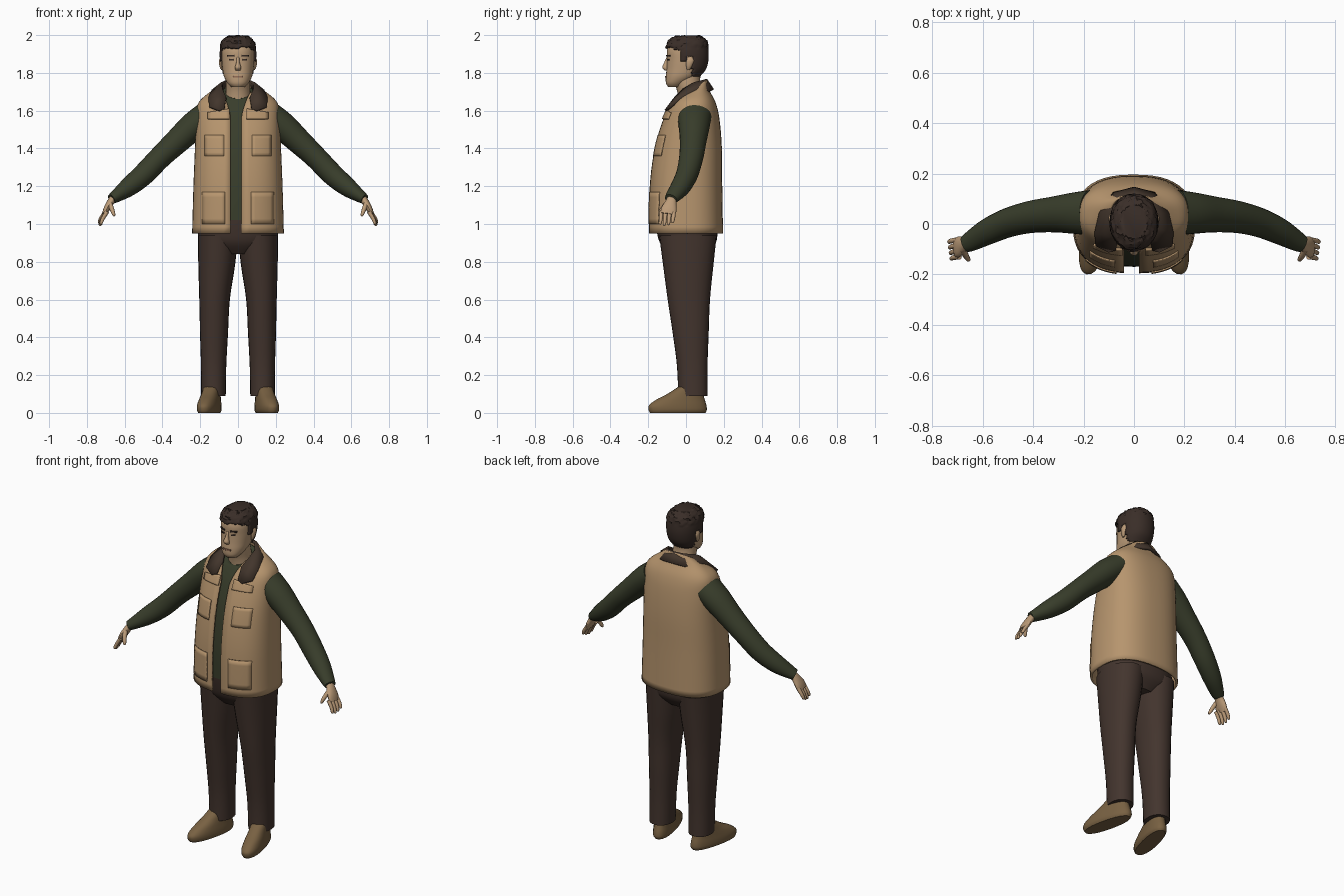
import bpy, bmesh, math, random
from mathutils import Vector, Matrix

random.seed(4)
old = bpy.data.objects.get("Cube")
if old:
    bpy.data.objects.remove(old)


def material(name, rgb):
    m = bpy.data.materials.new(name)
    m.use_nodes = True
    m.diffuse_color = (*rgb, 1)
    m.node_tree.nodes["Principled BSDF"].inputs["Base Color"].default_value = (*rgb, 1)
    return m


TAN = material("tan canvas", (.47, .30, .155))
SKIN = material("skin", (.50, .33, .19))
GREEN = material("dark green knit", (.040, .047, .024))
BROWN = material("brown cloth", (.056, .035, .027))
HAIR = material("dark hair", (.042, .027, .021))
COLLAR = material("collar brown", (.055, .036, .025))
SHOE = material("shoe leather", (.19, .12, .055))
LIP = material("lip", (.27, .14, .085))
parts = []


def finish(name, bm, mat, thick=0, side=-1):
    bmesh.ops.recalc_face_normals(bm, faces=bm.faces[:])
    me = bpy.data.meshes.new(name)
    bm.to_mesh(me)
    bm.free()
    me.materials.append(mat)
    ob = bpy.data.objects.new(name, me)
    bpy.context.collection.objects.link(ob)
    if thick:
        mod = ob.modifiers.new("thickness", "SOLIDIFY")
        mod.thickness, mod.offset = thick, side
    parts.append(ob)
    return ob


def densify(rings, k):
    """Rings are (x, y, z, radius_a, radius_b, tilt); smooth spline between them."""
    rings = [tuple(r) + (0,) * (6 - len(r)) for r in rings]
    out = []
    for i in range(len(rings) - 1):
        p0, p1, p2 = rings[max(i - 1, 0)], rings[i], rings[i + 1]
        p3 = rings[min(i + 2, len(rings) - 1)]
        for j in range(k):
            t = j / k
            out.append([.5 * (2*b + (c - a)*t + (2*a - 5*b + 4*c - d)*t*t + (3*b - a - 3*c + d)*t**3)
                        for a, b, c, d in zip(p0, p1, p2, p3)])
    return out + [list(rings[-1])]


def power(v, e):
    return math.copysign(abs(v) ** e, v)


def skin_rings(rings, path=False, n=24, square=2.0, opening=None, s=1):
    """Bridge oval rings; an opening leaves a gap at the front."""
    bm = bmesh.new()
    rows = []
    for i, r in enumerate(rings):
        c = Vector(r[:3])
        u, v = Vector((1, 0, 0)), Vector((0, 1, r[5]))
        if path:
            t = (Vector(rings[min(i + 1, len(rings) - 1)][:3]) - Vector(rings[max(i - 1, 0)][:3])).normalized()
            v = (Vector((0, 1, 0)) - t * t.y).normalized()
            u = v.cross(t)
        a0, a1, count = 0, math.tau, n
        if opening:
            left, right = opening(r[2])
            a0 = -math.acos((left / r[3]) ** (square / 2))
            a1 = math.pi + math.acos((right / r[3]) ** (square / 2))
            count = n - 1
        row = []
        for k in range(n):
            a = a0 + (a1 - a0) * k / count
            p = c + u * r[3] * power(math.cos(a), 2 / square) + v * r[4] * power(math.sin(a), 2 / square)
            row.append(bm.verts.new((p.x * s, p.y, p.z)))
        rows.append(row)
    for lo, hi in zip(rows, rows[1:]):
        for k in range(n - 1 if opening else n):
            m = (k + 1) % n
            bm.faces.new((lo[k], lo[m], hi[m], hi[k]))
    if not opening:
        bm.faces.new(rows[0])
        bm.faces.new(rows[-1])
    return bm


def tube(name, rings, mat, k=4, **kw):
    return finish(name, skin_rings(densify(rings, k), **kw), mat)


def patch(name, rings, square, x0, x1, z0, z1, mat, thick, drop=0):
    """Thin plate that follows the front of a ringed body; drop slants its top."""
    bm = bmesh.new()
    rows = []
    for i in range(7):
        row = []
        for j in range(7):
            x = x0 + (x1 - x0) * i / 6
            z = z0 + (z1 - drop * i / 6 - z0) * j / 6
            lo, hi = next((a, b) for a, b in zip(rings, rings[1:]) if a[2] <= z <= b[2])
            f = (z - lo[2]) / (hi[2] - lo[2])
            cy, rx, ry = (lo[q] + (hi[q] - lo[q]) * f for q in (1, 3, 4))
            y = cy - ry * (1 - min(abs(x) / rx, 1) ** square) ** (1 / square)
            row.append(bm.verts.new((x, y - thick / 2, z)))
        rows.append(row)
    for a, b in zip(rows, rows[1:]):
        for j in range(6):
            bm.faces.new((a[j], b[j], b[j + 1], a[j + 1]))
    return finish(name, bm, mat, thick, 0)


# Vest, open down the front
vest = [(0, 0, .95, .243, .196), (0, 0, 1.2, .236, .192), (0, .012, 1.4, .228, .178),
        (0, .028, 1.55, .222, .15), (0, .04, 1.64, .21, .118), (0, .04, 1.695, .15, .082, .2),
        (0, .04, 1.725, .09, .074, .5)]


def vest_gap(z):
    flare = max(0, z - 1.58) * .3
    return .02 + flare, .04 + flare


vest_rings = densify(vest, 5)
finish("vest", skin_rings(vest_rings, n=48, square=2.5, opening=vest_gap), TAN, .012)

# Shirt body follows the vest from inside
shirt = [(x, y, max(z, 1.02), a - .022, b - .026, *t) for x, y, z, a, b, *t in vest[:5]]
tube("shirt_body", shirt + [(0, .035, 1.69, .1, .075, .4), (0, .03, 1.7, .074, .07, .5)],
     GREEN, n=32, square=2.4)

# Pockets and lapels
for s, side in ((1, "left"), (-1, "right")):
    patch(side + "_chest_pocket", vest_rings, 2.5, s * .075, s * .175, 1.36, 1.47, TAN, .006)
    patch(side + "_lower_pocket", vest_rings, 2.5, s * .07, s * .19, 1.0, 1.17, TAN, .006)
    patch(side + "_lapel", vest_rings, 2.5, s * .045, s * .16, 1.555, 1.61, TAN, .009, .02)

# Collar folded over the vest
half = [((0, .105, 1.765), (0, .142, 1.71)), ((.055, .09, 1.76), (.08, .122, 1.70)),
        ((.085, .04, 1.745), (.135, .045, 1.705)), ((.08, -.015, 1.71), (.155, -.03, 1.665)),
        ((.062, -.055, 1.67), (.152, -.082, 1.62)), ((.072, -.1, 1.61), (.1, -.108, 1.60))]
flip = Matrix.Diagonal((-1, 1, 1))
strip = [(flip @ Vector(a), flip @ Vector(b)) for a, b in half[:0:-1]] + half
bm = bmesh.new()
pairs = [[bm.verts.new(p) for p in pair] for pair in strip]
for (a, b), (c, d) in zip(pairs, pairs[1:]):
    bm.faces.new((a, b, d, c))
finish("collar", bm, COLLAR, .014, 0)

# Trousers
tube("trouser_seat", [(0, .01, .84, .09, .1), (0, .01, .9, .195, .148), (0, .005, .97, .212, .162),
                      (0, 0, 1.04, .205, .168)], BROWN, n=32, square=2.4)
leg = [(.13, .037, .09, .065, .078), (.129, .033, .25, .067, .081), (.127, .025, .42, .074, .095),
       (.124, .015, .6, .081, .112), (.113, .012, .78, .097, .133), (.106, .01, .94, .107, .152)]
shoe = [(0, -.045, 0, .046, .15), (0, -.045, .015, .053, .158), (0, -.045, .04, .053, .156),
        (0, -.03, .07, .049, .132), (0, -.004, .1, .045, .098), (0, .025, .14, .042, .062)]
arm = [(.17, .045, 1.57, .075, .09), (.24, .043, 1.515, .074, .082), (.32, .038, 1.44, .067, .071),
       (.41, .028, 1.355, .06, .064), (.5, .005, 1.262, .058, .058), (.58, -.03, 1.195, .05, .052),
       (.645, -.067, 1.148, .034, .041), (.67, -.08, 1.132, .027, .034)]
palm = [(.655, -.072, 1.142, .02, .024), (.675, -.08, 1.115, .019, .03), (.695, -.09, 1.08, .017, .041),
        (.708, -.096, 1.052, .012, .038)]
thumb = [(.68, -.1, 1.11, .014, .014), (.668, -.125, 1.08, .012, .012), (.658, -.14, 1.052, .009, .01),
         (.654, -.144, 1.042, .004, .004)]

for s, side in ((1, "left"), (-1, "right")):
    tube(side + "_trouser_leg", leg, BROWN, s=s, square=2.2)
    ob = tube(side + "_shoe", shoe, SHOE, s=s, square=2.3)
    ob.data.transform(Matrix.Translation((s * .142, 0, 0)) @ Matrix.Rotation(s * math.radians(13), 4, "Z"))
    tube(side + "_sleeve", arm, GREEN, path=True, s=s)
    tube(side + "_palm", palm, SKIN, path=True, s=s, n=16)
    tube(side + "_thumb", thumb, SKIN, path=True, s=s, n=10)
    for i in range(4):
        y, x = -.064 - .022 * i, .71 - .003 * i
        reach = (.8, .95, 1, .9)[i]
        finger = [(x - .008, y, 1.065, .011, .011), (x + .014, y - .003, 1.065 - .04 * reach, .01, .01),
                  (x + .024, y - .007, 1.065 - .068 * reach, .008, .008),
                  (x + .025, y - .008, 1.065 - .075 * reach, .003, .003)]
        tube(f"{side}_finger_{i + 1}", finger, SKIN, path=True, s=s, n=10, k=3)

# Neck and head
tube("neck", [(0, .03, 1.62, .07, .065), (0, .02, 1.7, .065, .066), (0, .005, 1.76, .064, .07),
              (0, .01, 1.8, .06, .07)], SKIN)
head = [(0, -.058, 1.725, .035, .036), (0, -.052, 1.745, .055, .054), (0, -.024, 1.78, .074, .083),
        (0, -.006, 1.82, .082, .097), (0, .002, 1.87, .087, .102), (0, .002, 1.92, .087, .102),
        (0, .006, 1.96, .075, .088), (0, .006, 1.985, .043, .052)]
tube("head", head, SKIN, n=32, square=2.15)
tube("nose", [(0, -.094, 1.885, .007, .008), (0, -.104, 1.855, .009, .012), (0, -.11, 1.828, .017, .016),
              (0, -.1, 1.812, .012, .012)], SKIN, n=14)

# Face details
face = densify(head, 4)
patch("mouth", face, 2.15, -.026, .026, 1.775, 1.783, LIP, .005)
for s, side in ((1, "left"), (-1, "right")):
    patch(side + "_eye", face, 2.15, s * .024, s * .046, 1.865, 1.873, HAIR, .004)
    patch(side + "_eyebrow", face, 2.15, s * .018, s * .056, 1.887, 1.895, HAIR, .006)
    tube(side + "_ear", [(.084, .012, 1.815, .005, .007), (.089, .016, 1.835, .009, .015),
                         (.091, .021, 1.865, .01, .021), (.088, .022, 1.885, .004, .011)], SKIN, s=s, n=12)

# Hair cap trimmed to a hairline, with choppy strands on top
cap = [(x, y + .002, z + .012 * (z > 1.94), a + .009, b + .013) for x, y, z, a, b in head[2:]]
bm = skin_rings(densify(cap, 6), n=48, square=2.15)


def below_hairline(p):
    if p.y < -.035:
        return p.z < 1.94 - max(0, p.y + .075) * .5
    if p.y < .0:
        return p.z < 1.86
    return p.z < (1.885 if p.y < .035 else 1.755)


bmesh.ops.delete(bm, geom=[f for f in bm.faces if below_hairline(f.calc_center_median())], context="FACES")
for v in bm.verts:
    if v.co.z > 1.93:
        v.co += Vector((random.uniform(-.004, .004), random.uniform(-.005, .005), random.uniform(-.006, .003)))
finish("hair", bm, HAIR, .012)

# Smooth shading with sharp edges kept
bpy.ops.object.select_all(action="DESELECT")
for ob in parts:
    ob.select_set(True)
bpy.context.view_layer.objects.active = parts[0]
bpy.ops.object.shade_smooth_by_angle(angle=math.radians(40))
